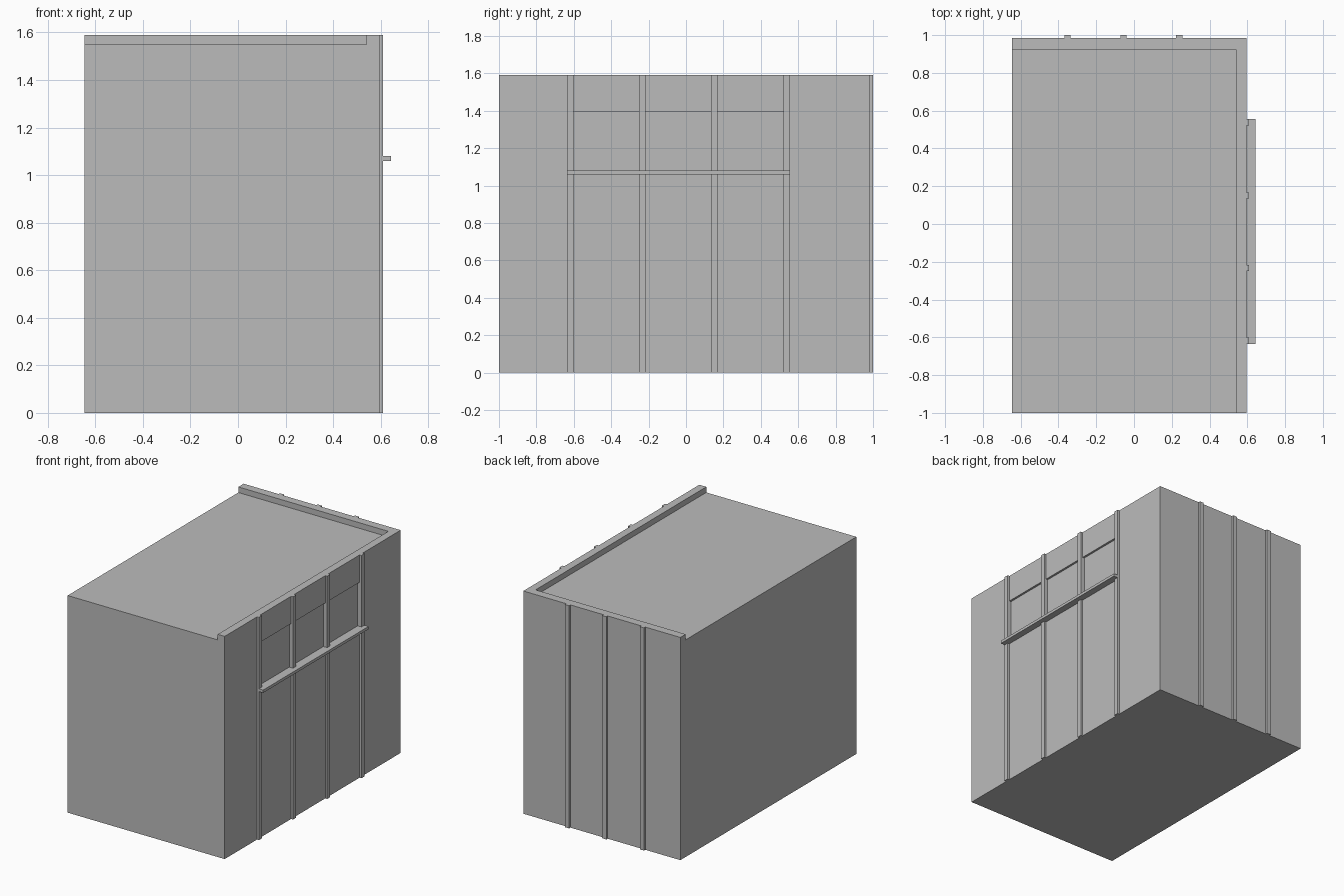
import bpy
import bmesh
from mathutils import Vector

default = bpy.data.objects.get("Cube")
if default:
    bpy.data.objects.remove(default, do_unlink=True)

grey = bpy.data.materials.new("plain_grey")
grey.use_nodes = True
COLOUR = (0.5, 0.5, 0.5, 1)
grey.diffuse_color = COLOUR
grey.node_tree.nodes["Principled BSDF"].inputs["Base Color"].default_value = COLOUR

LEFT, RIGHT, FRONT, BACK = -0.645, 0.595, -1.0, 0.985
ROOF, TOP = 1.55, 1.59


def box(name, low, high):
    """Axis-aligned box between two corners."""
    low, high = Vector(low), Vector(high)
    bm = bmesh.new()
    bmesh.ops.create_cube(bm, size=1)
    for v in bm.verts:
        v.co = (low + high) / 2 + v.co * (high - low)
    mesh = bpy.data.meshes.new(name)
    bm.to_mesh(mesh)
    bm.free()
    mesh.materials.append(grey)
    obj = bpy.data.objects.new(name, mesh)
    bpy.context.collection.objects.link(obj)
    return obj


def cut(target, cutter):
    """Subtract a hidden cutter from the target."""
    cutter.hide_render = True
    cutter.hide_viewport = True
    cutter.display_type = 'WIRE'
    mod = target.modifiers.new(cutter.name, 'BOOLEAN')
    mod.operation = 'DIFFERENCE'
    mod.solver = 'EXACT'
    mod.object = cutter


# Building block, with the roof sunk behind a parapet on the back and side
block = box("building_block", (LEFT, FRONT, 0), (RIGHT, BACK, TOP))
cut(block, box("roof_cutter", (LEFT - 0.1, FRONT - 0.1, ROOF), (0.54, 0.925, TOP + 0.1)))

# Side pilasters, with a shallow window recess in each bay
PILASTER_WIDTH = 0.033
side_starts = [-0.635, -0.25, 0.135, 0.522]
for i, y in enumerate(side_starts):
    box(f"side_pilaster_{i + 1}", (RIGHT - 0.005, y, 0), (0.61, y + PILASTER_WIDTH, TOP))
for i, (a, b) in enumerate(zip(side_starts, side_starts[1:])):
    cut(block, box(f"window_cutter_{i + 1}", (RIGHT - 0.015, a + PILASTER_WIDTH, 1.07),
                   (RIGHT + 0.1, b, 1.395)))

# Long sill under the windows
box("window_sill", (RIGHT - 0.015, -0.635, 1.06), (0.643, 0.555, 1.08))

# Back pilasters
for i, x in enumerate([-0.352, -0.055, 0.24]):
    half = PILASTER_WIDTH / 2
    box(f"back_pilaster_{i + 1}", (x - half, BACK - 0.005, 0), (x + half, 1.0, TOP))
